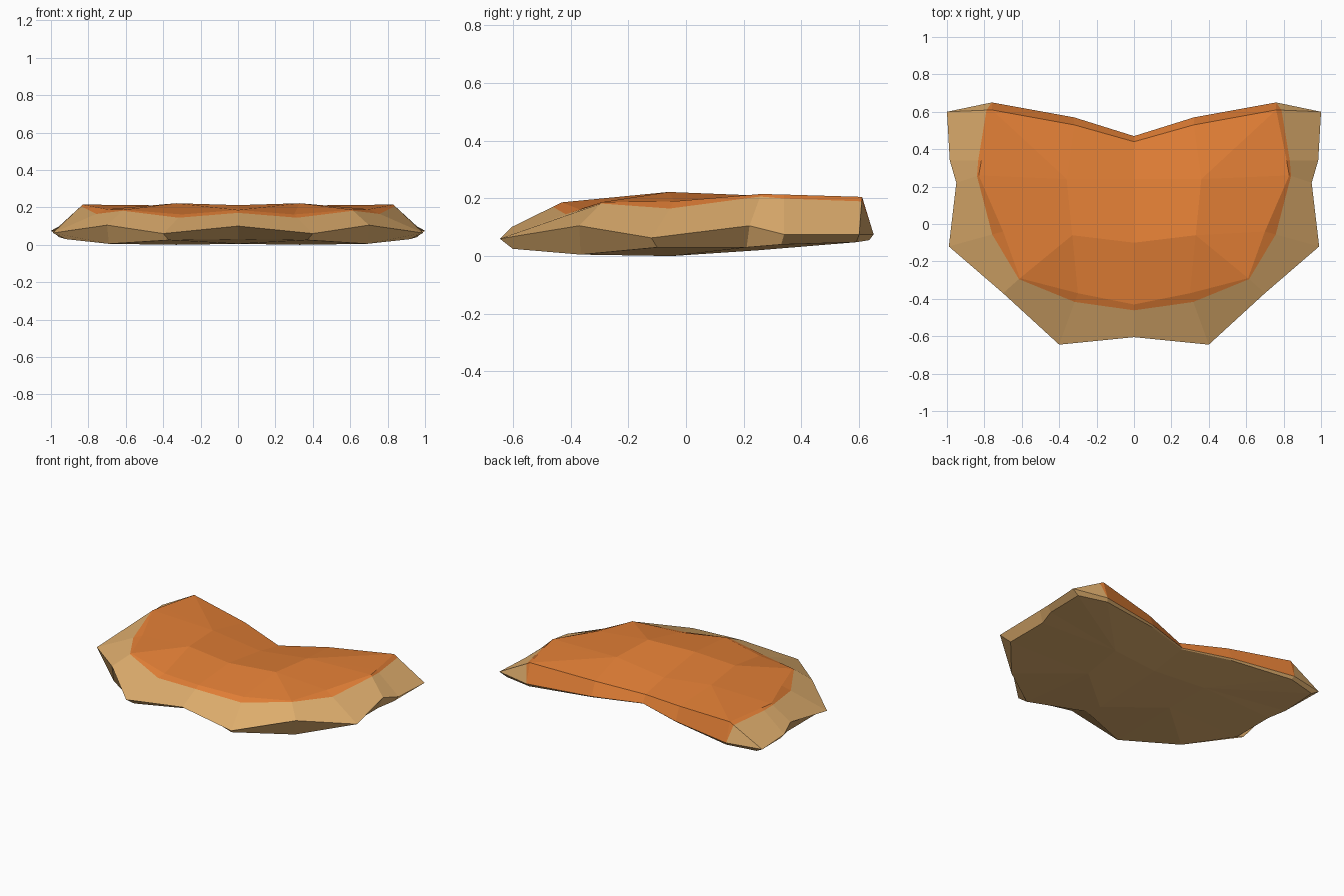
import bpy, bmesh
from mathutils import Vector

if "Cube" in bpy.data.objects:
    bpy.data.objects.remove(bpy.data.objects["Cube"])

def material(name, rgb):
    m = bpy.data.materials.new(name)
    m.diffuse_color = (*rgb, 1)
    m.use_nodes = True
    m.node_tree.nodes["Principled BSDF"].inputs["Base Color"].default_value = m.diffuse_color
    return m

ORANGE, TAN = 0, 1
mats = [material("orange_ground", (0.77, 0.215, 0.037)),
        material("tan_earth", (0.74, 0.425, 0.155))]

# Right half outlines, running from front centre round to back centre
rim = [(0, -.605, .10), (.40, -.645, .06), (.70, -.37, .105), (.99, -.12, .063),
       (.95, .22, .105), (.985, .34, .075), (1, .60, .075), (.76, .65, .075),
       (.32, .57, .075), (0, .47, .075)]
edge = [(0, -.43, .186), (.30, -.37, .162), (.61, -.29, .187), (.70, -.04, .19),
        (.83, .26, .215), (.816, .34, .213), (.76, .61, .205), (.76, .61, .205),
        (.32, .53, .165), (0, .44, .125)]
base = [(0, -.46, .03), (.37, -.60, .025), (.69, -.365, .005), (.92, -.10, .03),
        (.92, .21, .03), (.955, .33, .04), (.95, .59, .048), (.75, .635, .055),
        (.32, .56, .066), (0, .462, .07)]
top_inner = [(0, -.10, .212), (.33, -.06, .222), (.36, .24, .21), (0, .24, .165)]
base_inner = [(0, -.33, .005), (.33, -.05, 0), (.36, .25, .02), (0, .2, .03)]

# How far the orange lip hangs down the slope at each outline point
hang = [.18, .17, .06, .2, .08, .1, .12, 1, 1, 1]
lip = [Vector(e).lerp(Vector(r), t) for e, r, t in zip(edge, rim, hang)]

bm = bmesh.new()

def add(points):
    return [bm.verts.new(p) for p in points]

def face(verts, mat):
    bm.faces.new(verts).material_index = mat

def band(upper, lower, mat):
    for i in range(len(upper) - 1):
        face((lower[i], lower[i + 1], upper[i + 1], upper[i]), mat)

def cap(e, inner, mat, flip=False):
    a, b, c, d = inner
    polys = [(e[0], e[1], b, a), (e[1], e[2], b), (e[2], e[3], b), (e[3], e[4], c, b),
             (e[4], e[5], c), (e[5], e[6], c), (e[6], e[7], c), (e[7], e[8], c),
             (e[8], e[9], d, c), (a, b, c, d)]
    for p in polys:
        face(p[::-1] if flip else p, mat)

edge_v, lip_v, rim_v, base_v = (add(r) for r in (edge, lip, rim, base))
cap(edge_v, add(top_inner), ORANGE)            # ground surface
band(edge_v, lip_v, ORANGE)                    # hanging lip and back wall
band(lip_v, rim_v, TAN)                        # earth slope
band(rim_v, base_v, TAN)                       # undercut
cap(base_v, add(base_inner), TAN, flip=True)   # underside
bmesh.ops.remove_doubles(bm, verts=bm.verts[:], dist=0.0005)

mesh = bpy.data.meshes.new("ground_platform")
bm.to_mesh(mesh)
bm.free()
for m in mats:
    mesh.materials.append(m)
platform = bpy.data.objects.new("ground_platform", mesh)
bpy.context.collection.objects.link(platform)

# Left half
mirror = platform.modifiers.new("mirror", 'MIRROR')
mirror.use_axis[0] = True
mirror.use_mirror_merge = True
mirror.merge_threshold = 0.001
